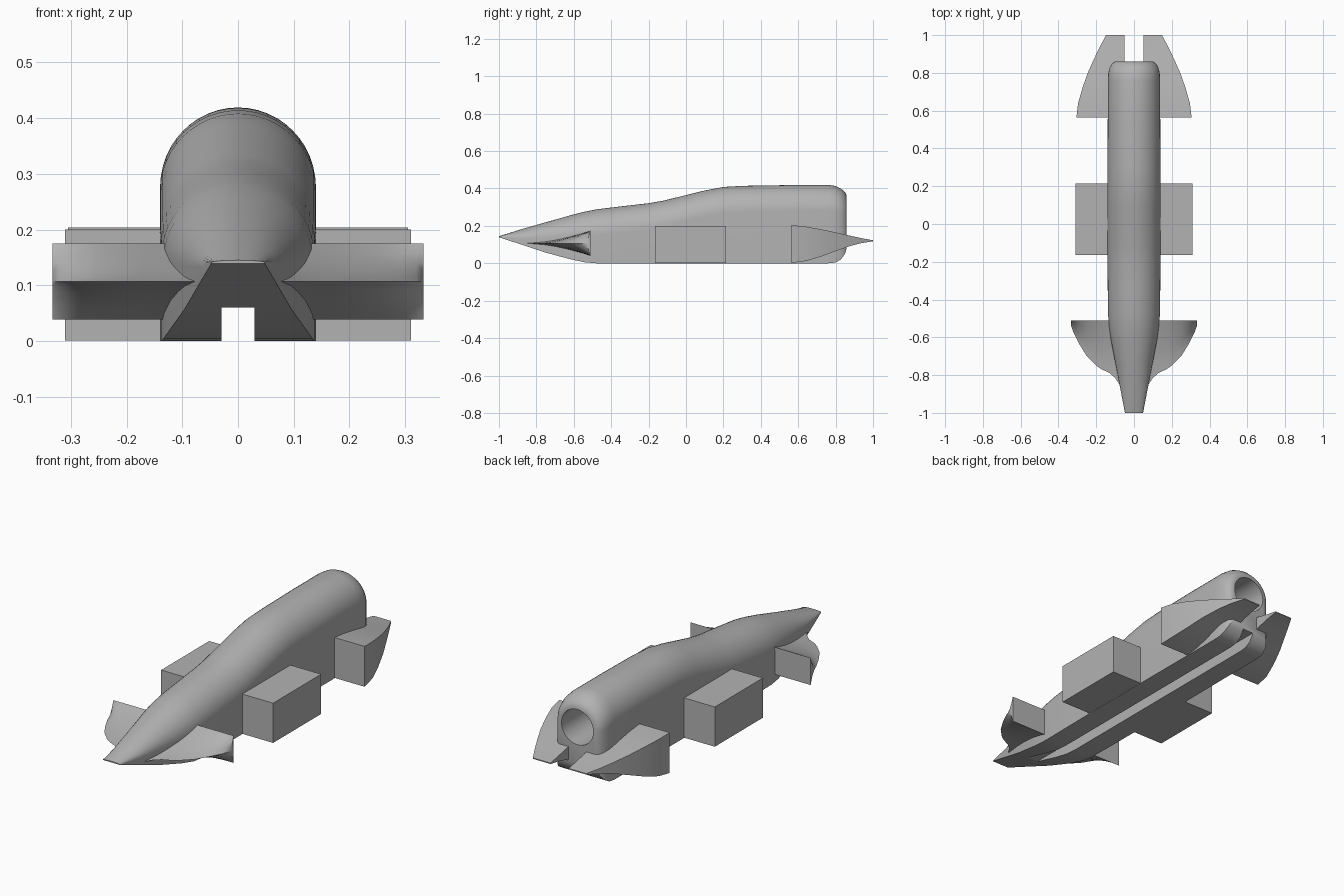
import bpy, bmesh, math

cube = bpy.data.objects.get("Cube")
if cube:
    bpy.data.objects.remove(cube, do_unlink=True)

GREY = (0.45, 0.45, 0.45, 1.0)
grey = bpy.data.materials.new("mid grey")
grey.use_nodes = True
grey.diffuse_color = GREY
grey.node_tree.nodes["Principled BSDF"].inputs["Base Color"].default_value = GREY


def loft(name, rings, angle=35):
    """Skin a row of matching closed rings and cap both ends."""
    bm = bmesh.new()
    rows = [[bm.verts.new(p) for p in ring] for ring in rings]
    n = len(rows[0])
    for a, b in zip(rows, rows[1:]):
        for i in range(n):
            j = (i + 1) % n
            bm.faces.new((a[i], a[j], b[j], b[i]))
    bm.faces.new(rows[0])
    bm.faces.new(rows[-1])
    bmesh.ops.recalc_face_normals(bm, faces=bm.faces)
    mesh = bpy.data.meshes.new(name)
    bm.to_mesh(mesh)
    bm.free()
    mesh.materials.append(grey)
    obj = bpy.data.objects.new(name, mesh)
    bpy.context.collection.objects.link(obj)
    smooth(obj, angle)
    return obj


def select(obj):
    bpy.ops.object.select_all(action='DESELECT')
    obj.select_set(True)
    bpy.context.view_layer.objects.active = obj


def smooth(obj, angle):
    select(obj)
    bpy.ops.object.shade_smooth_by_angle(angle=math.radians(angle))


def box(name, x0, x1, y0, y1, z0, z1):
    return loft(name, [[(x0, y, z0), (x1, y, z0), (x1, y, z1), (x0, y, z1)]
                       for y in (y0, y1)])


def cut(obj, cutter):
    mod = obj.modifiers.new("cut", 'BOOLEAN')
    mod.operation = 'DIFFERENCE'
    mod.solver = 'EXACT'
    mod.object = cutter
    select(obj)
    bpy.ops.object.modifier_apply(modifier=mod.name)
    bpy.data.objects.remove(cutter, do_unlink=True)


# Body: flat bottom, upright sides, arched roof
def body_ring(y, w, bottom, spring, top, steps=24):
    ring = [(w, y, bottom)]
    for i in range(steps + 1):
        a = math.pi * i / steps
        ring.append((w * math.cos(a), y, spring + (top - spring) * math.sin(a)))
    return ring + [(-w, y, bottom)]


stations = [  # y, half width, bottom, spring line, top
    (-1.0, 0.048, 0.139, 0.141, 0.145),
    (-0.88, 0.071, 0.1, 0.133, 0.182),
    (-0.75, 0.096, 0.057, 0.135, 0.219),
    (-0.62, 0.121, 0.022, 0.142, 0.256),
    (-0.54, 0.133, 0.005, 0.147, 0.276),
    (-0.48, 0.137, 0, 0.151, 0.288),
    (-0.35, 0.139, 0, 0.165, 0.304),
    (-0.2, 0.14, 0, 0.182, 0.321),
    (-0.12, 0.14, 0, 0.195, 0.335),
    (0.1, 0.14, 0, 0.25, 0.389),
    (0.2, 0.14, 0, 0.268, 0.408),
    (0.3, 0.14, 0, 0.274, 0.414),
    (0.55, 0.139, 0, 0.28, 0.418),
    (0.76, 0.138, 0, 0.28, 0.419),
    (0.8, 0.136, 0.004, 0.277, 0.413),
    (0.83, 0.128, 0.022, 0.272, 0.398),
    (0.85, 0.116, 0.05, 0.265, 0.38),
    (0.859, 0.102, 0.08, 0.26, 0.362),
]
body = loft("body", [body_ring(*s) for s in stations])

# Groove along the underside and round bore in the tail
cut(body, box("groove_cutter", -0.03, 0.03, -1.2, 1.2, -0.1, 0.06))
cut(body, loft("bore_cutter", [
    [(0.088 * math.cos(math.tau * i / 32), y, 0.262 + 0.088 * math.sin(math.tau * i / 32))
     for i in range(32)] for y in (0.45, 1.0)]))
smooth(body, 35)


# Front wings: wedges that thin to a curved leading edge
def wing_ring(x, lead, rear=-0.51, mid=0.107, half=0.068):
    fractions = [1, 0.8, 0.6, 0.4, 0.2]
    row = [(lead + (rear - lead) * u, half * u ** 1.4) for u in fractions]
    upper = [(x, y, mid + h) for y, h in row]
    lower = [(x, y, mid - h) for y, h in reversed(row)]
    return upper + [(x, lead, mid)] + lower


wing_edge = [(0.07, -0.86), (0.1, -0.815), (0.13, -0.788), (0.17, -0.77), (0.2, -0.75),
             (0.25, -0.7), (0.29, -0.635), (0.32, -0.575), (0.333, -0.54)]

# Rear fins: blocks that sweep in and thin out towards the tail
fins = [  # y, inner x, outer x, bottom, top
    (0.565, 0.125, 0.305, 0.002, 0.204),
    (0.64, 0.12, 0.296, 0.012, 0.196),
    (0.72, 0.1, 0.273, 0.035, 0.182),
    (0.8, 0.05, 0.245, 0.065, 0.165),
    (0.88, 0.05, 0.209, 0.093, 0.147),
    (0.94, 0.05, 0.18, 0.108, 0.134),
    (1.0, 0.05, 0.148, 0.118, 0.123),
]

for side, s in (("left", 1), ("right", -1)):
    loft(side + "_front_wing",
         [[(s * x, y, z) for x, y, z in wing_ring(*e)] for e in wing_edge])
    loft(side + "_rear_fin",
         [[(s * a, y, b), (s * c, y, b), (s * c, y, t), (s * a, y, t)]
          for y, a, c, b, t in fins])
    box(side + "_side_pod", s * 0.13, s * 0.31, -0.165, 0.215, 0.001, 0.2)
